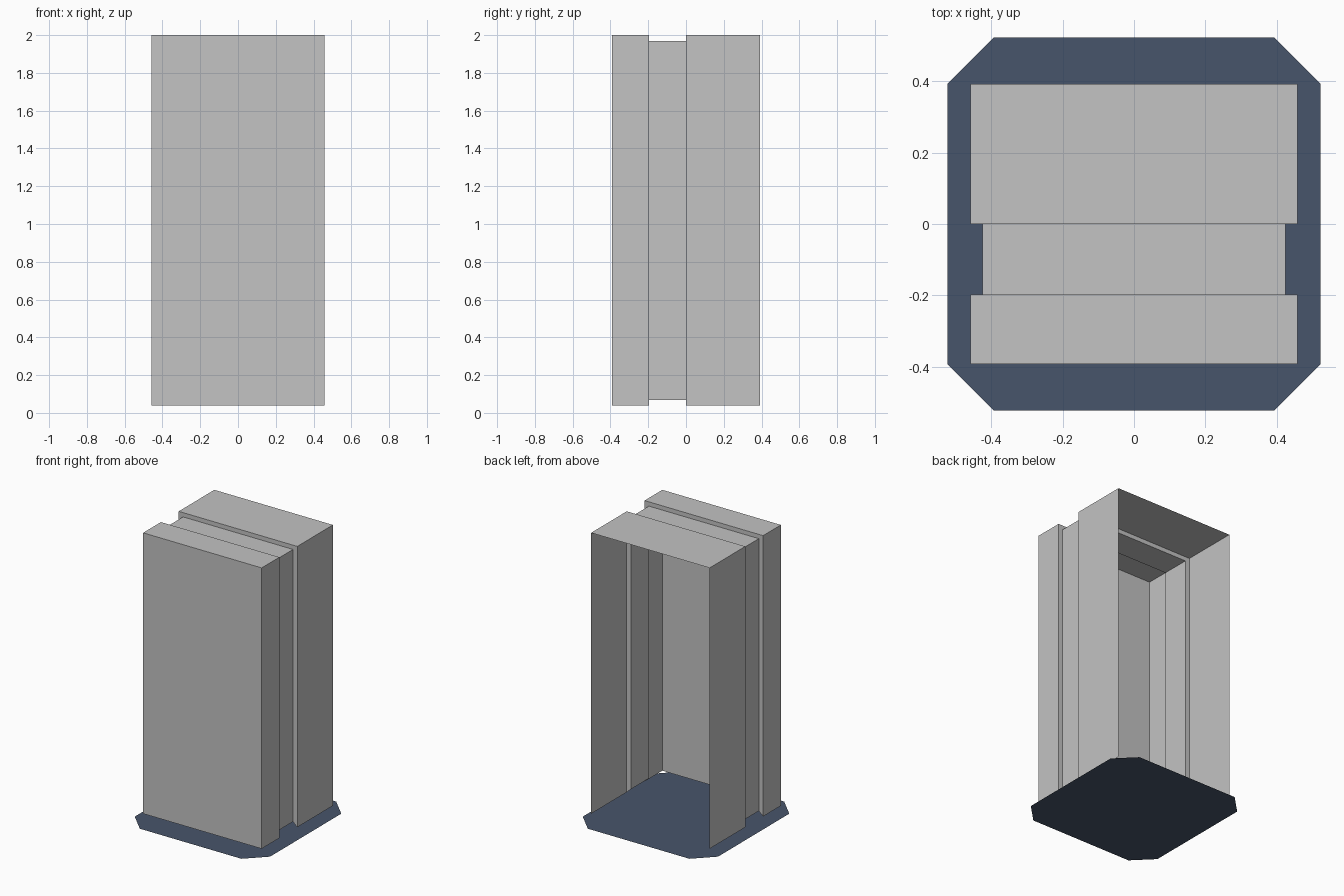
import bpy
import bmesh

cube = bpy.data.objects.get("Cube")
if cube:
    bpy.data.objects.remove(cube, do_unlink=True)


def make_material(name, color):
    mat = bpy.data.materials.new(name)
    mat.use_nodes = True
    mat.diffuse_color = color
    mat.node_tree.nodes["Principled BSDF"].inputs["Base Color"].default_value = color
    return mat


def add_object(name, bm, mat):
    mesh = bpy.data.meshes.new(name)
    bm.to_mesh(mesh)
    bm.free()
    mesh.materials.append(mat)
    obj = bpy.data.objects.new(name, mesh)
    bpy.context.collection.objects.link(obj)
    return obj


grey = make_material("light grey", (0.546, 0.546, 0.546, 1))
navy = make_material("slate blue", (0.064, 0.09, 0.146, 1))

# Thin shell: arch-shaped rings swept front to back, open below and behind
outer = (0.458, 0.038, 2.0)
groove = (0.425, 0.068, 1.97)
stations = [(-0.393, outer), (-0.197, outer), (-0.197, groove),
            (0.0, groove), (0.0, outer), (0.393, outer)]

bm = bmesh.new()
rings = []
for y, (half, low, high) in stations:
    arch = [(-half, low), (-half, high), (half, high), (half, low)]
    rings.append([bm.verts.new((x, y, z)) for x, z in arch])
for a, b in zip(rings, rings[1:]):
    for i in range(3):
        bm.faces.new((a[i], b[i], b[i + 1], a[i + 1]))

# Front panel closes the shell
bm.faces.new(list(reversed(rings[0])))
bm.normal_update()
add_object("cabinet_shell", bm, grey)

# Flat ground plate with clipped corners
half, cut = 0.523, 0.393
corners = [(cut, -half), (half, -cut), (half, cut), (cut, half),
           (-cut, half), (-half, cut), (-half, -cut), (-cut, -half)]
bm = bmesh.new()
bm.faces.new([bm.verts.new((x, y, 0)) for x, y in corners])
bm.normal_update()
add_object("base_plate", bm, navy)
